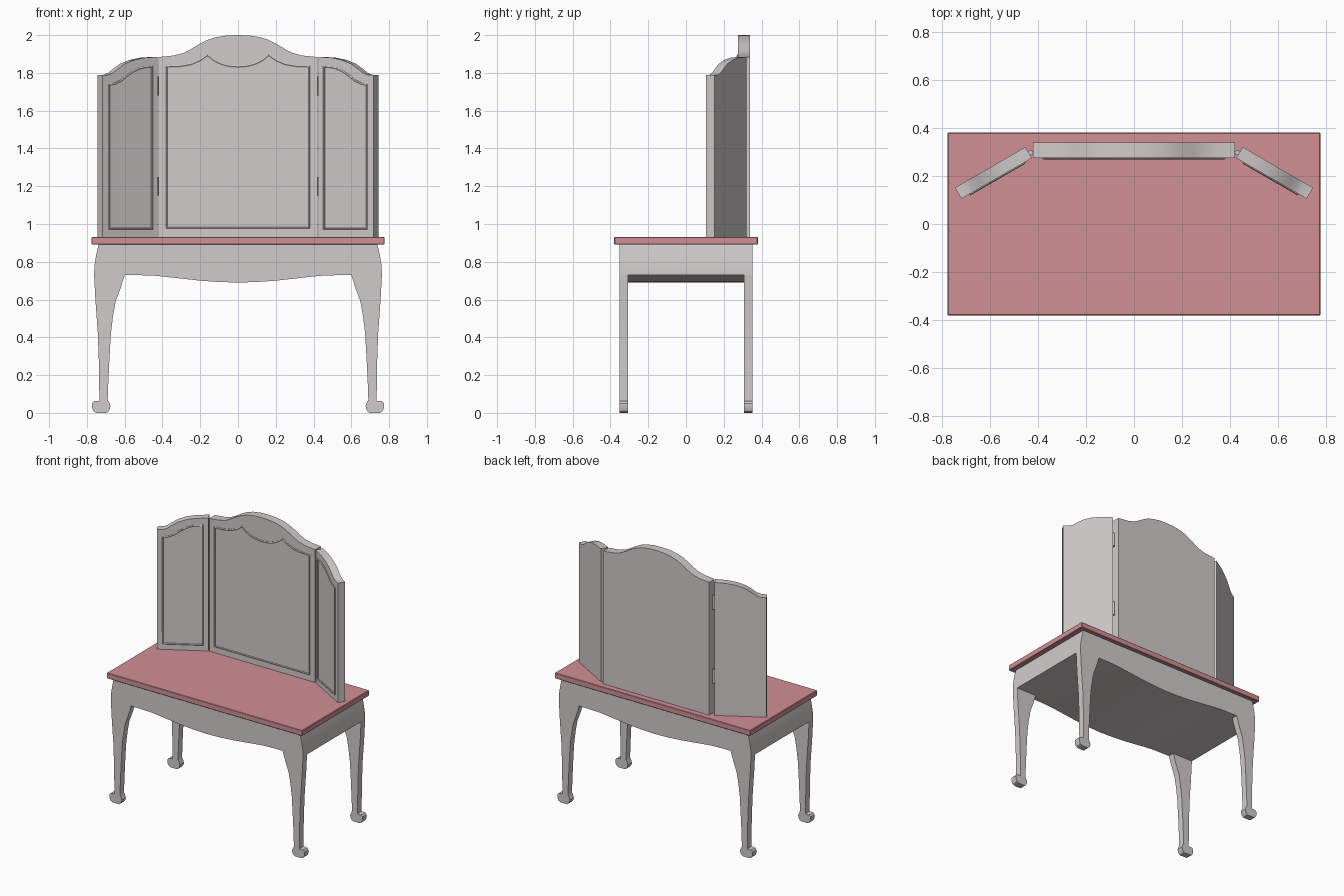
import bpy, bmesh, math
from mathutils import Matrix

if "Cube" in bpy.data.objects:
    bpy.data.objects.remove(bpy.data.objects["Cube"])


def material(name, rgb):
    m = bpy.data.materials.new(name)
    m.diffuse_color = (*rgb, 1)
    m.use_nodes = True
    m.node_tree.nodes["Principled BSDF"].inputs["Base Color"].default_value = m.diffuse_color
    return m


GREY = material("warm grey paint", (0.63, 0.60, 0.59))
PINK = material("rose top", (0.64, 0.28, 0.30))


def finish(ob, mat):
    ob.data.materials.append(mat)
    bpy.ops.object.select_all(action='DESELECT')
    ob.select_set(True)
    bpy.context.view_layer.objects.active = ob
    bpy.ops.object.shade_smooth_by_angle(angle=math.radians(32))
    return ob


def mesh_object(name, bm, mat):
    bmesh.ops.recalc_face_normals(bm, faces=bm.faces)
    me = bpy.data.meshes.new(name)
    bm.to_mesh(me)
    bm.free()
    ob = bpy.data.objects.new(name, me)
    bpy.context.collection.objects.link(ob)
    return finish(ob, mat)


def prism(name, pts, y0, y1, mat, matrix=Matrix()):
    """Extrude an x-z outline from y0 to y1."""
    bm = bmesh.new()
    face = bm.faces.new([bm.verts.new((x, y0, z)) for x, z in pts])
    out = bmesh.ops.extrude_face_region(bm, geom=[face])
    moved = [g for g in out['geom'] if isinstance(g, bmesh.types.BMVert)]
    bmesh.ops.translate(bm, verts=moved, vec=(0, y1 - y0, 0))
    bm.transform(matrix)
    return mesh_object(name, bm, mat)


def moulding(name, pts, y, mat, matrix=Matrix()):
    """Thin raised bead following a closed x-z outline."""
    cu = bpy.data.curves.new(name + "_path", 'CURVE')
    cu.dimensions = '3D'
    cu.bevel_depth = 0.0065
    cu.bevel_resolution = 1
    sp = cu.splines.new('POLY')
    sp.points.add(len(pts) - 1)
    for p, (x, z) in zip(sp.points, pts):
        p.co = (x, y, z, 1)
    sp.use_cyclic_u = True
    tmp = bpy.data.objects.new(name + "_path", cu)
    bpy.context.collection.objects.link(tmp)
    bpy.context.view_layer.update()
    me = bpy.data.meshes.new_from_object(tmp.evaluated_get(bpy.context.evaluated_depsgraph_get()))
    bpy.data.objects.remove(tmp)
    me.materials.clear()
    bm = bmesh.new()
    bm.from_mesh(me)
    bm.transform(matrix)
    return mesh_object(name, bm, mat)


def mirrored(half):
    """Half outline from the centre outwards -> full outline, left to right."""
    return [(-x, z) for x, z in reversed(half) if x > 0] + half


# table top with eased edges
bm = bmesh.new()
bmesh.ops.create_cube(bm, size=1)
bmesh.ops.scale(bm, vec=(1.55, 0.76, 0.04), verts=bm.verts)
bmesh.ops.translate(bm, vec=(0, 0, 0.912), verts=bm.verts)
bmesh.ops.bevel(bm, geom=bm.edges[:], offset=0.003, segments=1, affect='EDGES')
mesh_object("table_top", bm, PINK)

# body with curved apron
apron = mirrored([(0, 0.69), (0.1, 0.693), (0.2, 0.70), (0.3, 0.711), (0.38, 0.72), (0.45, 0.727),
                  (0.52, 0.729), (0.6, 0.73), (0.762, 0.73), (0.76, 0.78), (0.75, 0.84), (0.738, 0.893)])
prism("table_body", apron, -0.352, 0.352, GREY)

# four cabriole legs
leg = [(0.60, 0.73), (0.622, 0.66), (0.648, 0.59), (0.662, 0.51), (0.673, 0.42), (0.68, 0.30),
       (0.686, 0.18), (0.69, 0.07), (0.681, 0.053), (0.675, 0.035), (0.681, 0.015), (0.695, 0.0),
       (0.75, 0.0), (0.764, 0.008), (0.773, 0.025), (0.773, 0.05), (0.763, 0.062), (0.734, 0.064),
       (0.736, 0.25), (0.742, 0.42), (0.755, 0.6), (0.762, 0.73)]
for sx, side in ((-1, "left"), (1, "right")):
    for sy, end in ((-1, "front"), (1, "back")):
        prism(f"{end}_{side}_leg", [(sx * x, z) for x, z in leg], sy * 0.352, sy * 0.306, GREY)

# centre mirror panel
BASE = 0.932
centre = mirrored([(0, 2.0), (0.06, 1.998), (0.12, 1.988), (0.165, 1.973), (0.21, 1.95), (0.25, 1.925),
                   (0.29, 1.905), (0.34, 1.892), (0.42, 1.884), (0.42, BASE)])
prism("centre_panel", centre, 0.275, 0.338, GREY)
centre_trim = mirrored([(0, 1.832), (0.05, 1.836), (0.09, 1.847), (0.13, 1.867), (0.162, 1.893),
                        (0.20, 1.866), (0.25, 1.845), (0.31, 1.835), (0.376, 1.832), (0.376, 0.98)])
moulding("centre_moulding", centre_trim, 0.275, GREY)

# angled wing panels with hinges
wing = [(0, BASE), (0, 1.885), (0.08, 1.88), (0.145, 1.868), (0.2, 1.848), (0.24, 1.823),
        (0.272, 1.80), (0.3, 1.79), (0.338, 1.788), (0.338, BASE)]
wing_trim = [(0.036, 0.975), (0.036, 1.832), (0.10, 1.826), (0.15, 1.808), (0.19, 1.783),
             (0.225, 1.758), (0.26, 1.743), (0.298, 1.735), (0.298, 0.975)]
for s, side in ((-1, "left"), (1, "right")):
    place = Matrix.Translation((s * 0.425, 0.274, 0)) @ Matrix.Rotation(-s * math.radians(30), 4, 'Z')
    prism(f"{side}_wing_panel", [(s * x, z) for x, z in wing], 0, 0.053, GREY, place)
    moulding(f"{side}_wing_moulding", [(s * x, z) for x, z in wing_trim], 0, GREY, place)
    for z, level in ((1.2, "lower"), (1.73, "upper")):
        bm = bmesh.new()
        bmesh.ops.create_cone(bm, cap_ends=True, segments=12, radius1=0.01, radius2=0.01, depth=0.1,
                              matrix=Matrix.Translation((s * 0.43, 0.296, z)))
        mesh_object(f"{side}_{level}_hinge", bm, GREY)
